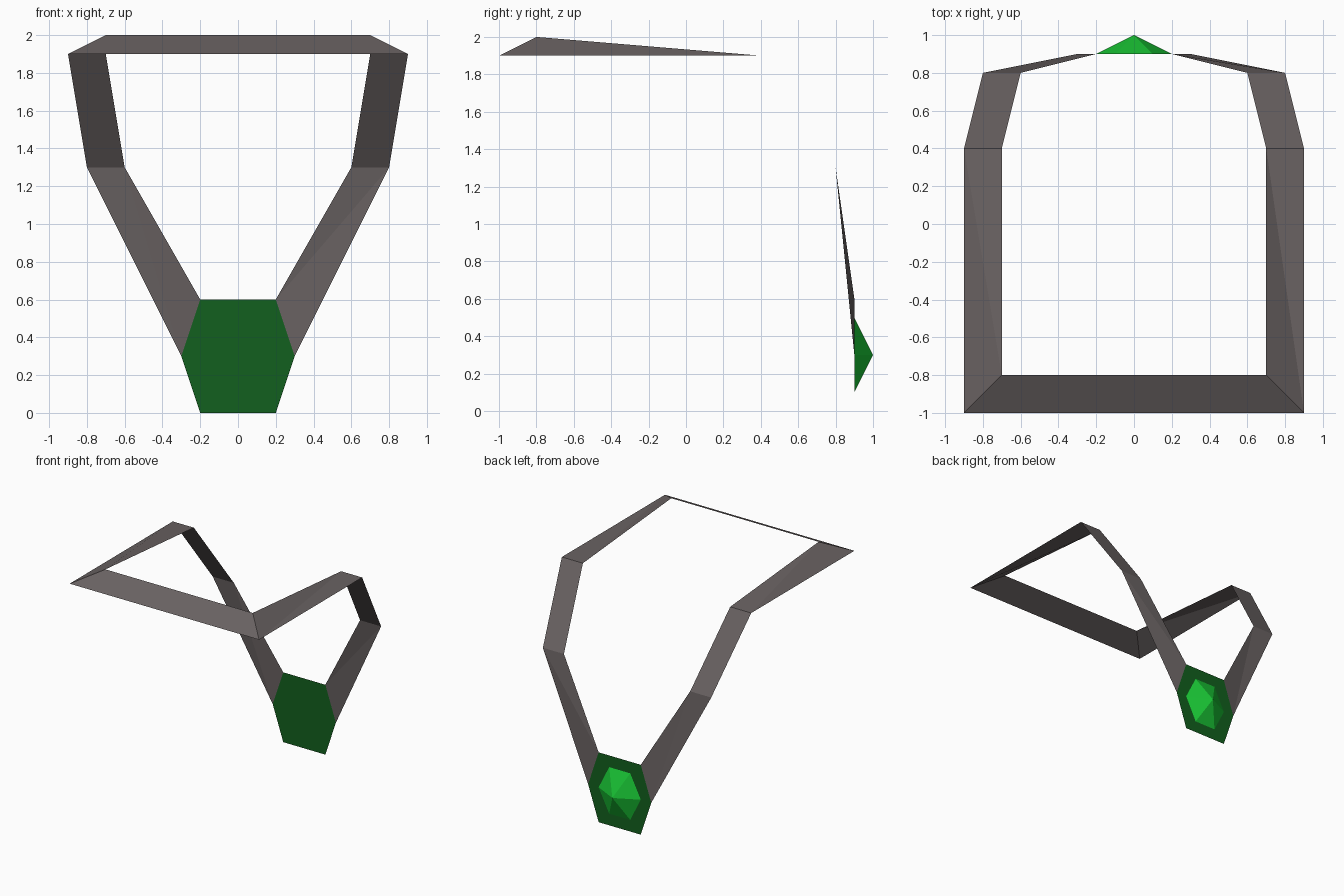
import bpy

if "Cube" in bpy.data.objects:
    bpy.data.objects.remove(bpy.data.objects["Cube"])


def build(name, verts, faces, color):
    mesh = bpy.data.meshes.new(name)
    mesh.from_pydata(verts, [], faces)
    mat = bpy.data.materials.new(name + "_color")
    mat.diffuse_color = (*color, 1)
    mat.use_nodes = True
    mat.node_tree.nodes["Principled BSDF"].inputs["Base Color"].default_value = mat.diffuse_color
    mesh.materials.append(mat)
    obj = bpy.data.objects.new(name, mesh)
    bpy.context.collection.objects.link(obj)
    return obj


def hexagon(side, top, y=0.9, z=0.3, height=0.3):
    # counter-clockwise as seen from +y
    pts = [(side, 0), (top, height), (-top, height),
           (-side, 0), (-top, -height), (top, -height)]
    return [(x, y, z + dz) for x, dz in reversed(pts)]


# Neck band: flat ribbon from the pendant over the neck, mirrored in x
outer = [(-0.3, 0.9, 0.3), (-0.8, 0.8, 1.3), (-0.9, 0.4, 1.9), (-0.9, -1.0, 1.9)]
inner = [(-0.2, 0.9, 0.6), (-0.6, 0.8, 1.3), (-0.7, 0.4, 1.9), (-0.7, -0.8, 2.0)]
outer += [(-x, y, z) for x, y, z in reversed(outer)]
inner += [(-x, y, z) for x, y, z in reversed(inner)]
n = len(outer)
faces = []
for k in range(n - 1):
    faces += [(k, k + 1, n + k + 1), (k, n + k + 1, n + k)]
build("neck_band", outer + inner, faces, (0.144, 0.124, 0.124))

# Pendant plate: flat hexagon
build("pendant_plate", hexagon(0.3, 0.2), [tuple(range(6))], (0.006, 0.115, 0.013))

# Gem: low six-sided pyramid on the plate
gem = hexagon(0.2, 0.1, height=0.2) + [(0, 1.0, 0.3)]
build("gem", gem, [(i, (i + 1) % 6, 6) for i in range(6)], (0.01, 0.57, 0.036))
